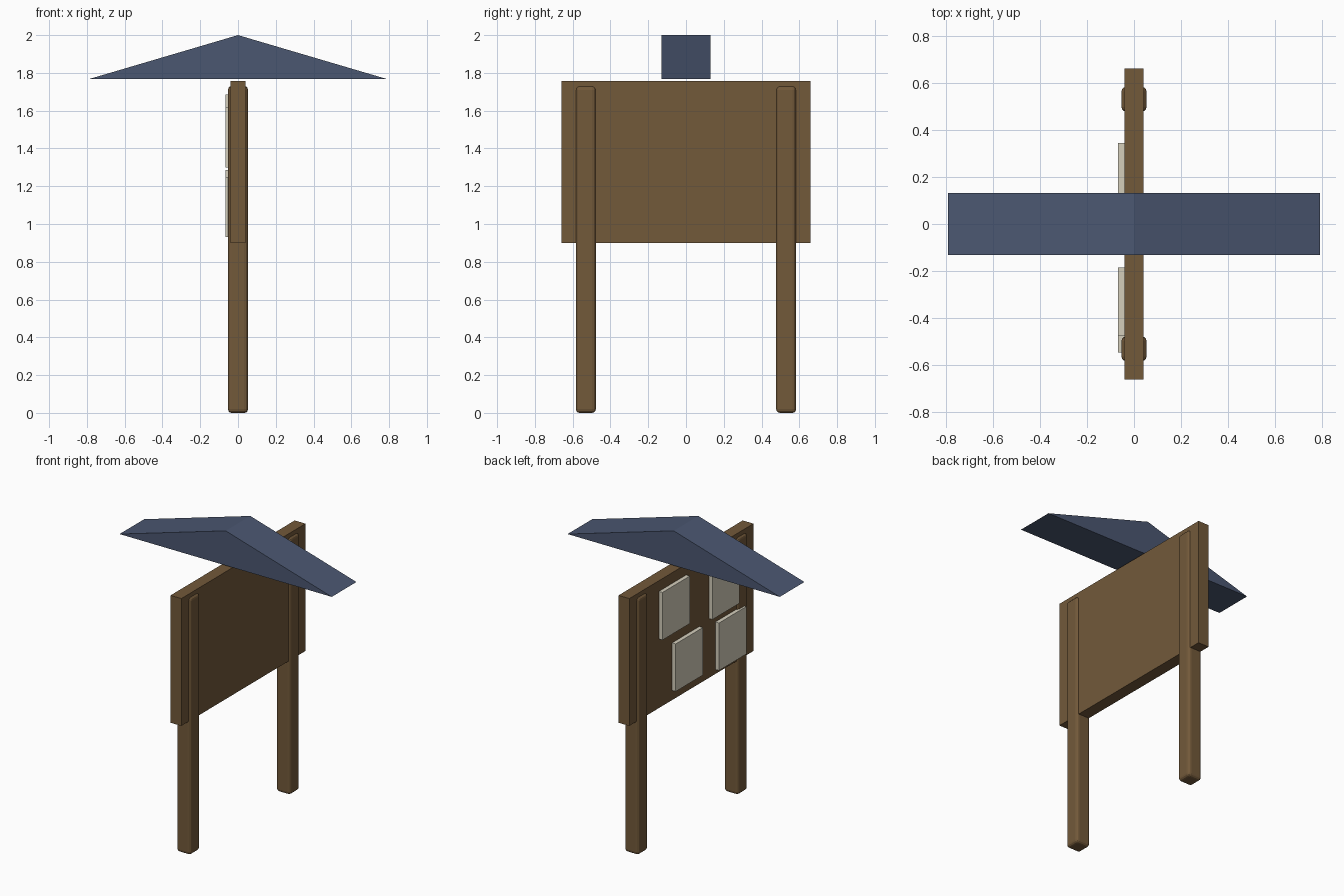
import bpy
import bmesh

if "Cube" in bpy.data.objects:
    bpy.data.objects.remove(bpy.data.objects["Cube"])


def material(name, rgb):
    m = bpy.data.materials.new(name)
    m.diffuse_color = (*rgb, 1)
    m.use_nodes = True
    m.node_tree.nodes["Principled BSDF"].inputs["Base Color"].default_value = m.diffuse_color
    return m


wood = material("wood", (0.17, 0.10, 0.042))
slate = material("slate", (0.07, 0.095, 0.165))
cream = material("paper", (0.66, 0.62, 0.50))


def box(name, lo, hi, mat, bevel=0):
    bpy.ops.mesh.primitive_cube_add(
        size=1, location=[(a + b) / 2 for a, b in zip(lo, hi)])
    ob = bpy.context.object
    ob.name = name
    ob.scale = [b - a for a, b in zip(lo, hi)]
    bpy.ops.object.transform_apply(location=False, rotation=False, scale=True)
    ob.data.materials.append(mat)
    if bevel:
        mod = ob.modifiers.new("rounded_edges", 'BEVEL')
        mod.width = bevel
        mod.segments = 3
    return ob


# Notice board panel
box("board", (-0.04, -0.66, 0.90), (0.04, 0.66, 1.757), wood)

# Two posts with softened edges
for side, y in (("left", -0.53), ("right", 0.53)):
    box("post_" + side, (-0.053, y - 0.053, 0.0), (0.053, y + 0.053, 1.73), wood, 0.02)

# Pinned notices: centre y and top z
for i, (y, top) in enumerate([(0.20, 1.685), (-0.33, 1.62), (0.06, 1.285), (-0.40, 1.25)]):
    box(f"notice_{i + 1}", (-0.067, y - 0.145, top - 0.32), (-0.038, y + 0.145, top), cream)

# Gable roof: triangular profile extruded along y
bm = bmesh.new()
tri = bm.faces.new([bm.verts.new((x, -0.131, z))
                    for x, z in ((-0.79, 1.767), (0.79, 1.767), (0, 2.0))])
ext = bmesh.ops.extrude_face_region(bm, geom=[tri], use_keep_orig=True)
bmesh.ops.translate(bm, vec=(0, 0.262, 0),
                    verts=[v for v in ext["geom"] if isinstance(v, bmesh.types.BMVert)])
bmesh.ops.recalc_face_normals(bm, faces=bm.faces)
mesh = bpy.data.meshes.new("roof")
bm.to_mesh(mesh)
bm.free()
mesh.materials.append(slate)
bpy.context.collection.objects.link(bpy.data.objects.new("roof", mesh))
